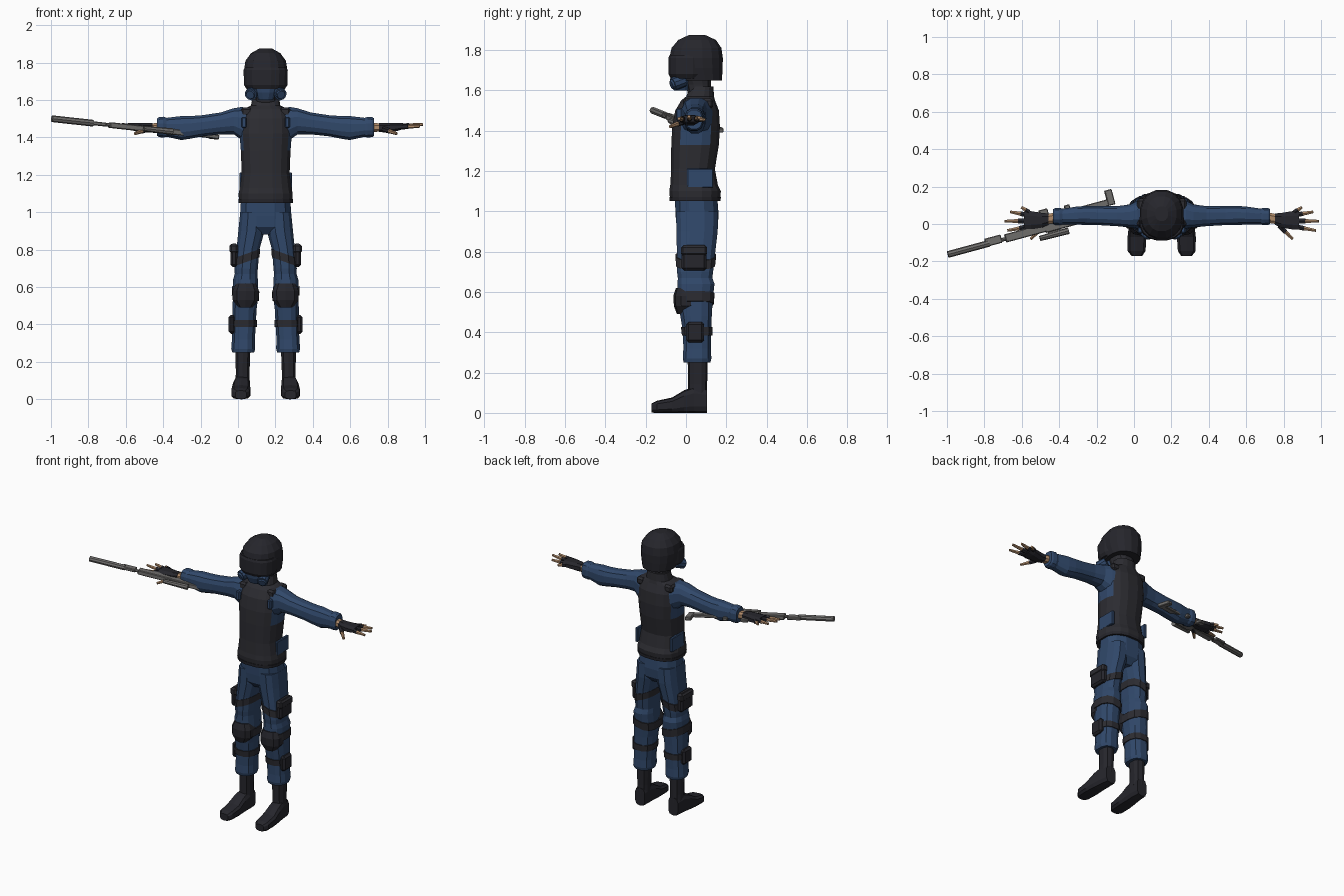
import bpy, bmesh
from math import sin, cos, pi, copysign
from mathutils import Vector, Matrix

cube = bpy.data.objects.get("Cube")
if cube:
    bpy.data.objects.remove(cube, do_unlink=True)

CM = 0.01          # all part sizes are written in centimetres
BODY = Matrix.Translation((0.148, 0, 0)) @ Matrix.Scale(CM, 4)


def material(name, r, g, b):
    m = bpy.data.materials.new(name)
    m.use_nodes = True
    m.diffuse_color = (r, g, b, 1)
    bsdf = next(n for n in m.node_tree.nodes if n.type == "BSDF_PRINCIPLED")
    bsdf.inputs["Base Color"].default_value = (r, g, b, 1)
    return m


navy = material("navy cloth", .03, .065, .145)
vest = material("vest charcoal", .025, .025, .031)
black = material("helmet black", .019, .019, .025)
skin = material("skin", .42, .25, .14)
steel = material("gun grey", .16, .155, .15)


def finish(name, bm, mats, frame=BODY, side=1, rule=None):
    """Turn a bmesh into an object, optionally mirrored and coloured by a rule."""
    bmesh.ops.scale(bm, vec=(side, 1, 1), verts=bm.verts)
    bm.normal_update()
    if rule:
        for f in bm.faces:
            f.material_index = rule(f.calc_center_median())
    bmesh.ops.transform(bm, matrix=frame, verts=bm.verts)
    bmesh.ops.recalc_face_normals(bm, faces=bm.faces)
    mesh = bpy.data.meshes.new(name)
    bm.to_mesh(mesh)
    bm.free()
    for m in mats:
        mesh.materials.append(m)
    ob = bpy.data.objects.new(name, mesh)
    bpy.context.collection.objects.link(ob)
    return ob


def loft(name, rings, mats, axis="z", n=12, tilt=0, square=.8, side=1, rule=None):
    """Skin rounded rings: (height along axis, centre a, centre b, radius a, radius b)."""
    bm = bmesh.new()
    loops = []
    for h, ca, cb, ra, rb in rings:
        loop = []
        for i in range(n):
            t = 2 * pi * (i + .5) / n
            c = copysign(abs(cos(t)) ** square, cos(t))
            s = copysign(abs(sin(t)) ** square, sin(t))
            a, b, k = ca + ra * c, cb + rb * s, h + tilt * c
            loop.append(bm.verts.new({"z": (a, b, k), "x": (k, a, b), "y": (a, k, b)}[axis]))
        loops.append(loop)
    for low, high in zip(loops, loops[1:]):
        for i in range(n):
            j = (i + 1) % n
            bm.faces.new((low[i], low[j], high[j], high[i]))
    bm.faces.new(loops[0])
    bm.faces.new(loops[-1])
    return finish(name, bm, mats, side=side, rule=rule)


def box(name, centre, size, mat, bevel=0, frame=BODY, side=1):
    bm = bmesh.new()
    bmesh.ops.create_cube(bm, size=1)
    bmesh.ops.scale(bm, vec=size, verts=bm.verts)
    if bevel:
        bmesh.ops.bevel(bm, geom=bm.edges[:], offset=bevel, segments=1, affect="EDGES")
    bmesh.ops.translate(bm, vec=centre, verts=bm.verts)
    return finish(name, bm, [mat], frame, side)


def rod(name, start, end, r1, r2, mat, frame=BODY, side=1, n=6):
    p, q = Vector(start), Vector(end)
    bm = bmesh.new()
    turn = (q - p).to_track_quat("Z", "Y").to_matrix().to_4x4()
    bmesh.ops.create_cone(bm, cap_ends=True, segments=n, radius1=r1, radius2=r2,
                          depth=(q - p).length, matrix=Matrix.Translation((p + q) / 2) @ turn)
    return finish(name, bm, [mat], frame, side)


# Torso: vest with cloth showing at the arm holes
loft("torso_vest", [
    (105, 0, 4.5, 14.5, 12.5), (110, 0, 4.5, 14.7, 13), (113, 0, 4, 14, 12),
    (121, 0, 3.5, 13, 11), (133, 0, 4.5, 13.5, 12), (142, 0, 5, 14.2, 12),
    (150, 0, 5.5, 13.8, 11), (155, 0, 6, 12.5, 8.5), (157, 0, 7, 8, 7),
    (162, 0, 8, 7, 5.7)], [vest, navy], n=16,
    rule=lambda c: int(abs(c.x) > 11.3 and 135 < c.z < 153))
loft("hem_strip", [(105, 0, 4.5, 14.7, 12.8), (107, 0, 4.5, 14.9, 13)], [black], n=16)

# Head: balaclava, helmet shell, visor and breathing mask
loft("balaclava", [(156, 0, 7, 6, 5.5), (163, 0, 6, 6.5, 6.5), (170, 0, 4, 8, 9)], [vest])
loft("helmet", [
    (165, 0, 7, 10, 11), (171, 0, 5.4, 11.4, 13), (176, 0, 5, 11.8, 13.5),
    (181, 0, 5.2, 11, 12.6), (185, 0, 5.5, 8, 9.5), (187.5, 0, 5.5, 3.5, 4)],
    [black], n=16, square=.9)
loft("visor", [(166, 0, 1, 10.5, 8.8), (168, 0, 1, 11.8, 9.8), (176, 0, 1, 12, 9.9),
               (177.5, 0, 1, 11.4, 9.3)], [black], n=16, square=.85)
loft("mask_snout", [(160, 0, -2, 4, 4), (164, 0, -2, 6, 5.5), (168, 0, -1, 7, 7)], [navy])

# Pelvis
loft("trouser_hips", [
    (88, 0, 5.5, 6, 7), (92, 0, 5.5, 14.2, 10.4), (98, 0, 5.5, 14, 11),
    (107, 0, 5, 13.6, 10.8)], [navy])

LEG = [(25, 12, 5.5, 6, 6.8), (27, 12, 5.5, 6.6, 7.3), (32, 11.9, 5.5, 6.3, 7),
       (40, 11.5, 5.5, 6.4, 7.2), (48, 11.3, 5, 6.6, 8), (56, 10.7, 4.5, 7, 9),
       (64, 10.8, 5, 6.8, 9.4), (67, 10.5, 4.5, 6.2, 8.8), (70, 10.4, 4.5, 6.4, 9.2),
       (80, 9.5, 5, 6.3, 9.8), (90, 7.6, 5.5, 7.2, 10.5), (100, 7, 5.5, 6.8, 10.8)]


def leg_ring(z, grow):
    """Leg cross-section at a height, enlarged for a strap."""
    for lo, hi in zip(LEG, LEG[1:]):
        if lo[0] <= z <= hi[0]:
            t = (z - lo[0]) / (hi[0] - lo[0])
            _, x, y, rx, ry = [a + (b - a) * t for a, b in zip(lo, hi)]
            return z, x, y, rx + grow, ry + grow


def strap(name, low, high, tilt, side):
    loft(name, [leg_ring(low, .6), leg_ring(high, .6)], [vest], tilt=tilt, side=side)


FINGERS = {"thumb": (70, -8, 142), "index": (82.5, -3.5, 146), "middle": (84, 1.5, 147),
           "ring": (81, 6.5, 146.5), "little": (75, 9, 145.5)}

for label, s in (("left", 1), ("right", -1)):
    # Mask filters, shoulder pads and side panels
    rod(label + "_mask_filter", (6, -1, 165), (8, -6.5, 163), 3.2, 3.4, navy, side=s, n=10)
    rod(label + "_filter_cap", (8, -6.5, 163), (8.3, -7.3, 162.7), 2.6, 2.2, navy, side=s, n=10)
    box(label + "_shoulder_pad", (10.3, 6, 153.5), (6, 15, 5), vest, 1.2, side=s)
    box(label + "_side_panel", (13, 7, 116.5), (2, 13, 9.5), navy, .4, side=s)
    box(label + "_chest_tab", (11.6, -3, 148), (2.6, 4, 6), navy, .6, side=s)

    # Trouser leg with straps, pads and pouches
    loft(label + "_trouser_leg", LEG, [navy], side=s)
    strap(label + "_thigh_strap", 73.5, 78, -2.5, s)
    strap(label + "_knee_strap", 54, 59, 1.5, s)
    strap(label + "_shin_strap", 38.5, 42.5, 0, s)
    loft(label + "_knee_pad", [
        (49, 10.8, 0, 4, 4.5), (53, 10.7, 0, 7.2, 6), (58, 10.6, 0, 7.3, 6.3),
        (62, 10.6, 0, 5.5, 5)], [black], n=10, side=s)
    box(label + "_thigh_pouch", (16.9, 4, 77), (4, 12.5, 12.5), black, 1.2, side=s)
    box(label + "_thigh_pouch_flap", (17.1, 4, 80.5), (4.4, 13, 5), vest, 1, side=s)
    box(label + "_shin_pouch", (18, 4.5, 40), (3.6, 9, 10), black, 1.2, side=s)

    # Boot
    loft(label + "_boot_shaft", [(8, 12.4, 5.8, 4, 4.7), (14, 12.3, 5.8, 3.8, 4.7),
                                 (27, 12.2, 5.8, 4.2, 5)], [black], n=10, side=s)
    loft(label + "_boot_foot", [
        (-17, 13.3, 2.4, 3, 2.3), (-14.5, 13.4, 3, 4.9, 3), (-7, 13.2, 3.8, 5.2, 3.8),
        (-1, 13, 5.6, 4.7, 5.6), (4, 12.6, 6.5, 4.3, 6.5), (10.4, 12.4, 6, 3.7, 6)],
        [black], axis="y", n=10, square=.6, side=s)

    # Sleeve with cuff
    loft(label + "_sleeve", [
        (10, 5.5, 146, 8.2, 10), (13, 5, 147.5, 7.6, 9), (17, 4.3, 148.6, 6.3, 7.2),
        (24, 4.2, 147.5, 5.5, 6), (34, 4.5, 146.2, 5.2, 5.8), (40, 4.6, 145.4, 5.2, 6.2),
        (45, 4.5, 145, 5, 6.6), (53, 4, 145.4, 4.3, 5.2), (54.5, 4, 145.5, 4.8, 5.7),
        (57, 4, 145.5, 4.6, 5.5), (58, 4, 145.5, 4, 4.8)], [navy], axis="x", side=s)

    # Hand: bare wrist, fingerless glove and fingers
    loft(label + "_wrist", [(56, 3.5, 145.3, 3, 2.6), (62, 2.5, 145.3, 2.8, 2.3)],
         [skin], axis="x", n=8, side=s)
    loft(label + "_glove", [(60.5, 2.6, 145.3, 3.2, 2.6), (64, 2, 145.2, 4.2, 2.7),
                            (70, 2, 145.5, 5.2, 2.3), (73.5, 1.8, 146, 5, 1.7)],
         [black], axis="x", n=8, side=s)
    for finger, tip in FINGERS.items():
        tip = Vector(tip)
        root = Vector((71, 2 + (tip.y - 2) * .6, 145.7))
        if finger == "thumb":
            root = Vector((63, -1, 144.5))
        mid = root.lerp(tip, .45)
        rod(f"{label}_{finger}_glove", root, mid, 1.5, 1.4, black, side=s)
        rod(f"{label}_{finger}_finger", mid, tip, 1.2, .8, skin, side=s)

# Rifle lying on its side: local x runs muzzle to stock, local y is its underside
along = Vector((96, 26, -10.5)).normalized()
across = along.cross(Vector((0, 0, 1))).normalized() * -1
basis = Matrix((along, across, along.cross(across))).transposed().to_4x4()
GUN = Matrix.Scale(CM, 4) @ Matrix.Translation((-99.5, -16.3, 150)) @ basis

rod("rifle_muzzle_tube", (0, 0, 0), (23, 0, 0), 1.8, 1.8, steel, GUN, n=8)
rod("rifle_barrel", (22, 0, 0), (40, 0, 0), 1, 1, steel, GUN, n=8)
rod("rifle_scope", (50, -4.6, 0), (66, -4.6, 0), 1.4, 1.8, steel, GUN, n=8)
for part, x0, x1, y0, y1, thick in (
        ("front_block", 21, 30, -1.5, 3, 2), ("handguard", 32, 56, -2, 2.5, 3),
        ("receiver", 54, 73, -2.6, 3.2, 3), ("scope_mount", 55, 62, -4, -2, 1.6),
        ("magazine", 53, 58, 3, 10, 2), ("grip", 67, 70, 3, 9, 2.2),
        ("stock_arm", 72, 92, 2.6, 6.2, 2), ("butt_plate", 90, 94, 2.6, 11, 2.4)):
    box("rifle_" + part, ((x0 + x1) / 2, (y0 + y1) / 2, 0), (x1 - x0, y1 - y0, thick),
        steel, .4, GUN)
